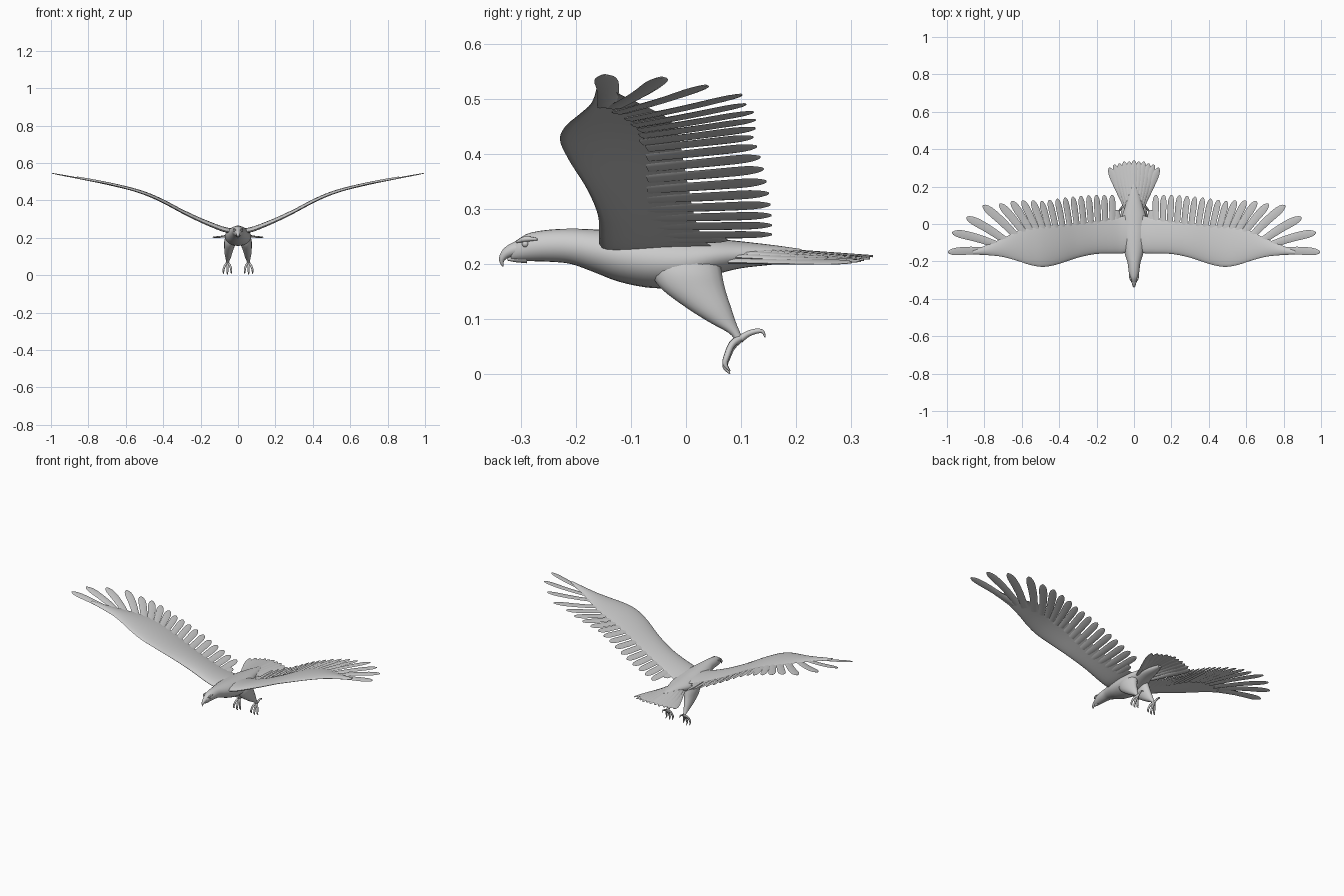
import bpy, bmesh, math
from mathutils import Vector as V

if "Cube" in bpy.data.objects:
    bpy.data.objects.remove(bpy.data.objects["Cube"])


def spline(rows, n):
    """Catmull-Rom resampling of rows of numbers, n steps per span."""
    out = []
    for i in range(len(rows) - 1):
        a, b, c, d = (rows[max(i - 1, 0)], rows[i], rows[i + 1], rows[min(i + 2, len(rows) - 1)])
        for k in range(n):
            t = k / n
            out.append([0.5 * (2 * q + (r - p) * t + (2 * p - 5 * q + 4 * r - s) * t * t
                               + (3 * q - p - 3 * r + s) * t ** 3) for p, q, r, s in zip(a, b, c, d)])
    out.append(list(rows[-1]))
    return out


def loft(bm, rings):
    """Skin a list of closed point rings and cap both ends."""
    vs = [[bm.verts.new(p) for p in ring] for ring in rings]
    n = len(vs[0])
    for a, b in zip(vs, vs[1:]):
        for i in range(n):
            bm.faces.new((a[i], a[(i + 1) % n], b[(i + 1) % n], b[i]))
    bm.faces.new(vs[0])
    bm.faces.new(vs[-1])


def ellipse(c, u, v, n=16):
    return [V(c) + V(u) * math.cos(2 * math.pi * i / n) + V(v) * math.sin(2 * math.pi * i / n)
            for i in range(n)]


def tube(bm, rows, n=10, steps=5):
    """Tapered tube through rows of (x, y, z, radius)."""
    rows = spline(rows, steps)
    rings = []
    for i, r in enumerate(rows):
        d = (V(rows[min(i + 1, len(rows) - 1)][:3]) - V(rows[max(i - 1, 0)][:3])).normalized()
        u = d.cross(V((1, 0.01, 0))).normalized()
        rings.append(ellipse(r[:3], u * r[3], d.cross(u) * r[3], n))
    loft(bm, rings)


def feather(bm, root, tip, width, up, bend=0.0, base=0.75, thick=0.003):
    """Flat blade with a rounded tip; bend bows it sideways, base is the root width ratio."""
    root, tip = V(root), V(tip)
    d = tip - root
    side = d.cross(V(up)).normalized()
    nrm = side.cross(d).normalized()
    rings = []
    for t in (0, .2, .4, .6, .75, .85, .92, .97, .993, 1):
        w = base + (1 - base) * min(t / 0.7, 1)
        if t > 0.75:
            w *= math.sqrt(max(1 - ((t - 0.75) / 0.25) ** 2.4, 0.01))
        c = root + d * t + side * bend * math.sin(math.pi * t)
        rings.append(ellipse(c, side * w * width / 2, nrm * thick * (1.3 - t * 0.8), 8))
    loft(bm, rings)


def finish(bm, name, mirror=False):
    bmesh.ops.recalc_face_normals(bm, faces=bm.faces)
    me = bpy.data.meshes.new(name)
    bm.to_mesh(me)
    bm.free()
    ob = bpy.data.objects.new(name, me)
    bpy.context.collection.objects.link(ob)
    if mirror:
        ob.modifiers.new("mirror", 'MIRROR')
    bpy.context.view_layer.objects.active = ob
    bpy.ops.object.select_all(action='DESELECT')
    ob.select_set(True)
    bpy.ops.object.shade_smooth_by_angle(angle=math.radians(50))
    return ob


# Body with head and neck: y, bottom z, top z, half width
body = [(-.318, .209, .236, .008), (-.305, .207, .246, .016), (-.285, .206, .257, .023),
        (-.25, .205, .263, .029), (-.21, .201, .265, .034), (-.17, .187, .264, .046),
        (-.12, .168, .262, .06), (-.06, .157, .258, .069), (0, .16, .252, .07),
        (.05, .18, .247, .062), (.1, .193, .242, .046), (.16, .2, .235, .03), (.21, .208, .228, .012)]
bm = bmesh.new()
loft(bm, [ellipse((0, y, (a + b) / 2), (w, 0, 0), (0, 0, (b - a) / 2), 24)
          for y, a, b, w in spline(body, 4)])
finish(bm, "body")

# Hooked upper beak and lower beak
bm = bmesh.new()
tube(bm, [(0, -.298, .229, .016), (0, -.315, .226, .0125), (0, -.328, .219, .009),
          (0, -.335, .208, .005), (0, -.333, .196, .001)])
tube(bm, [(0, -.29, .213, .011), (0, -.31, .211, .007), (0, -.325, .209, .002)])
finish(bm, "beak")

# Eyes and brow ridges
bm = bmesh.new()
bmesh.ops.create_uvsphere(bm, u_segments=14, v_segments=10, radius=.006)
bmesh.ops.translate(bm, verts=bm.verts, vec=(.0185, -.292, .237))
finish(bm, "eye", True)
bm = bmesh.new()
tube(bm, [(.013, -.308, .241, .002), (.02, -.292, .246, .005), (.024, -.27, .246, .002)])
finish(bm, "brow", True)

# Wing arm: x, leading y, trailing y, half thickness, z
arm = [(0, -.13, .05, .018, .228), (.05, -.155, .045, .019, .234), (.1, -.158, .03, .019, .248),
       (.2, -.16, .015, .017, .289), (.3, -.18, .005, .015, .337), (.4, -.213, -.005, .014, .390),
       (.48, -.229, -.012, .013, .426), (.55, -.22, -.02, .011, .450), (.62, -.198, -.038, .009, .469),
       (.7, -.176, -.075, .007, .488), (.78, -.167, -.11, .006, .504), (.86, -.163, -.14, .004, .519)]
arm_fine = spline(arm, 6)


def wing_z(x):
    for p, q in zip(arm_fine, arm_fine[1:]):
        if x <= q[0]:
            return p[4] + (q[4] - p[4]) * (x - p[0]) / (q[0] - p[0])
    return .519 + (x - .86) * .19


bm = bmesh.new()
rings = []
for x, y0, y1, h, z in arm_fine:
    ring = []
    for i in range(24):
        a = 2 * math.pi * i / 24
        c = math.cos(a)
        ring.append((x, (y0 + y1) / 2 + (y1 - y0) / 2 * c,
                     z + h * (.62 - .38 * c) * math.sin(a) + .006 * (1 - c * c)))
    rings.append(ring)
loft(bm, rings)
finish(bm, "wing", True)


def wing_feather(bm, rx, ry, tx, ty, w, bend, base):
    root, tip = (rx, ry, wing_z(rx)), (tx, ty, wing_z(tx))
    x = (rx + tx) / 2
    slope = (wing_z(x + .05) - wing_z(x - .05)) / .1
    feather(bm, root, tip, w, (-slope, -.12, 1), bend, base)


# Long finger feathers at the wing tip: root x, y, tip x, y, width, bend
fingers = [(.70, -.145, .995, -.150, .043, -.006), (.69, -.13, .972, -.045, .045, -.01),
           (.65, -.12, .895, .036, .046, -.01), (.60, -.10, .807, .100, .045, -.008),
           (.56, -.09, .718, .108, .043, -.006), (.53, -.08, .655, .122, .042, -.004),
           (.50, -.08, .597, .126, .040, -.003), (.47, -.08, .543, .126, .040, -.002)]
bm = bmesh.new()
for rx, ry, tx, ty, w, b in fingers:
    wing_feather(bm, rx, ry, tx, ty, w, b, .8)
finish(bm, "primary_feathers", True)

# Row of shorter feathers along the inner wing
bm = bmesh.new()
for i in range(10):
    f = i / 9
    tx = .495 - .378 * f
    ty = .122 + .034 * math.sin(math.pi / 2 * min(f * 1.15, 1))
    wing_feather(bm, tx - .05 * (1 - f), -.07, tx, ty, .037, -.002, .9)
wing_feather(bm, .088, -.05, .09, .075, .035, 0, .9)
finish(bm, "secondary_feathers", True)

# Fanned tail, drooping towards its edges
bm = bmesh.new()
for i in range(-5, 6):
    f = i / 5
    a = abs(f)
    tip = (.132 * f, .340 - .035 * a ** 2 - .004 * (i % 2), .215 - .011 * a)
    feather(bm, (.042 * f, .06 + .02 * a, .232 - .026 * a * a), tip, .038, (.25 * f, 0, 1), 0, .5, .004)
finish(bm, "tail_feathers")

# Feathered legs: z, front y, back y, centre x, half width
leg = [(.215, -.075, .062, .032, .032), (.185, -.065, .066, .04, .033), (.155, -.045, .072, .046, .028),
       (.12, .002, .083, .051, .021), (.095, .042, .091, .053, .015), (.075, .078, .099, .055, .009),
       (.06, .09, .105, .056, .007)]
bm = bmesh.new()
loft(bm, [ellipse((x, (a + b) / 2, z), (w, 0, 0), (0, (b - a) / 2, 0), 18)
          for z, a, b, x, w in spline(leg, 4)])
finish(bm, "leg", True)

# Feet: three front toes and one hind toe, each ending in a curved claw
bm = bmesh.new()
for dx, dz in ((-.018, .006), (.001, 0), (.02, .005)):
    tube(bm, [(.056, .099, .066, .007), (.056 + dx * .6, .084, .050 + dz, .006),
              (.056 + dx, .075, .030 + dz, .0055), (.056 + dx * 1.1, .071, .014 + dz, .0045),
              (.056 + dx * 1.1, .080, .001 + dz, .001)], 8)
tube(bm, [(.056, .098, .064, .007), (.057, .113, .074, .0055), (.058, .130, .079, .0045),
          (.058, .140, .077, .003), (.058, .144, .067, .001)], 8)
finish(bm, "foot", True)
